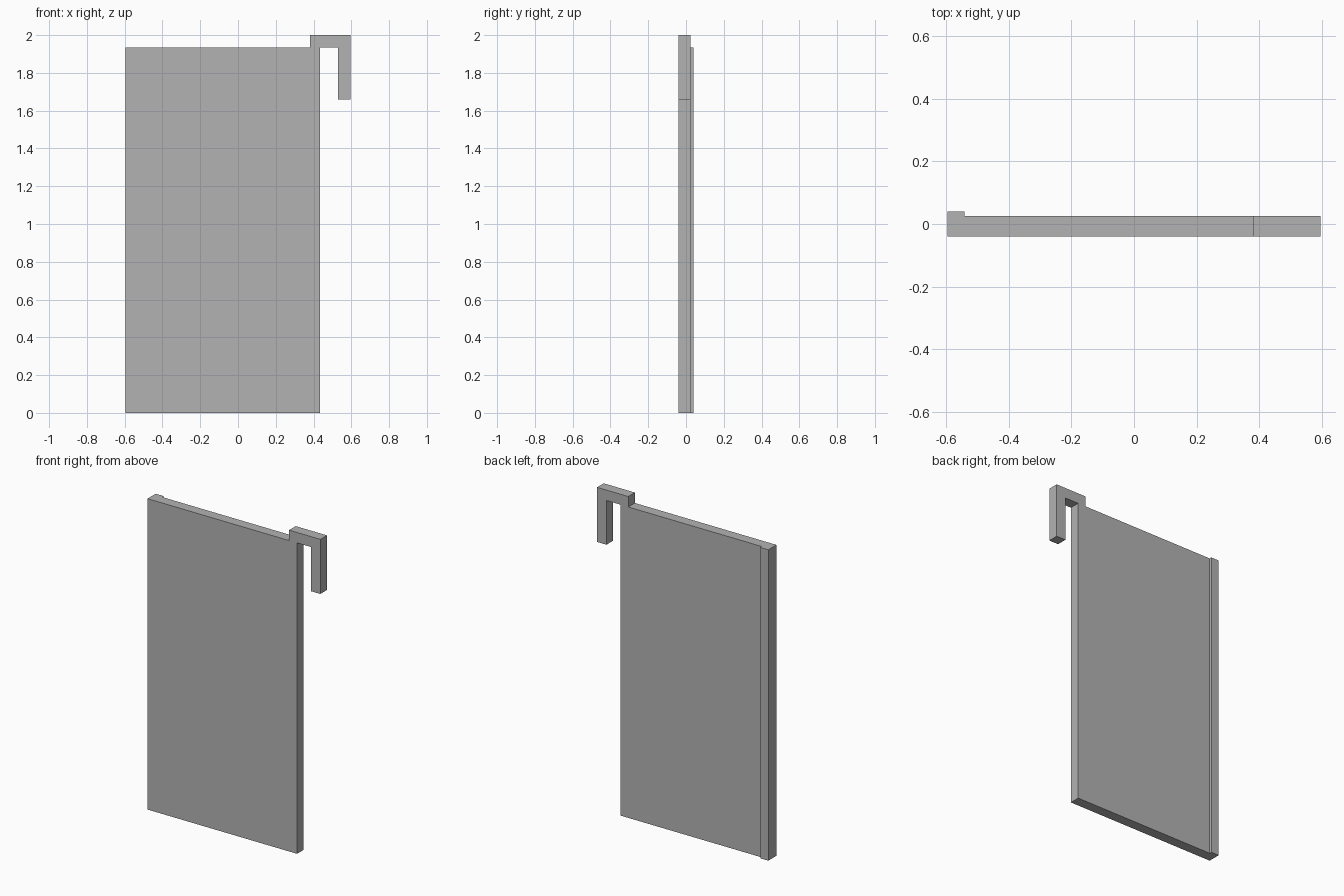
import bpy
import bmesh

cube = bpy.data.objects.get("Cube")
if cube:
    bpy.data.objects.remove(cube, do_unlink=True)

# Single grey finish
grey = bpy.data.materials.new("plain_grey")
grey.use_nodes = True
colour = (0.45, 0.45, 0.45, 1)
grey.diffuse_color = colour
grey.node_tree.nodes["Principled BSDF"].inputs["Base Color"].default_value = colour


def extrude_profile(name, points, offset):
    """Prism from a closed outline, extruded along the offset vector."""
    bm = bmesh.new()
    face = bm.faces.new([bm.verts.new(p) for p in points])
    result = bmesh.ops.extrude_face_region(bm, geom=[face], use_keep_orig=True)
    moved = [g for g in result["geom"] if isinstance(g, bmesh.types.BMVert)]
    bmesh.ops.translate(bm, verts=moved, vec=offset)
    bmesh.ops.recalc_face_normals(bm, faces=bm.faces)
    mesh = bpy.data.meshes.new(name)
    bm.to_mesh(mesh)
    bm.free()
    mesh.materials.append(grey)
    obj = bpy.data.objects.new(name, mesh)
    bpy.context.collection.objects.link(obj)
    return obj


SIDE, FRONT, BACK, LIP = 0.595, -0.04, 0.025, 0.04
PANEL_EDGE, PANEL_TOP, TOP = 0.435, 1.935, 2.0

# Flat panel with a raised lip down the back of its right edge
plan = [(-SIDE, FRONT), (PANEL_EDGE, FRONT), (PANEL_EDGE, BACK),
        (-0.54, BACK), (-0.54, LIP), (-SIDE, LIP)]
extrude_profile("panel", [(x, y, 0) for x, y in plan], (0, 0, PANEL_TOP))

# Hook over the top left corner
outline = [(0.38, PANEL_TOP), (0.53, PANEL_TOP), (0.53, 1.66),
           (SIDE, 1.66), (SIDE, TOP), (0.38, TOP)]
extrude_profile("hook", [(x, FRONT, z) for x, z in outline], (0, BACK - FRONT, 0))
